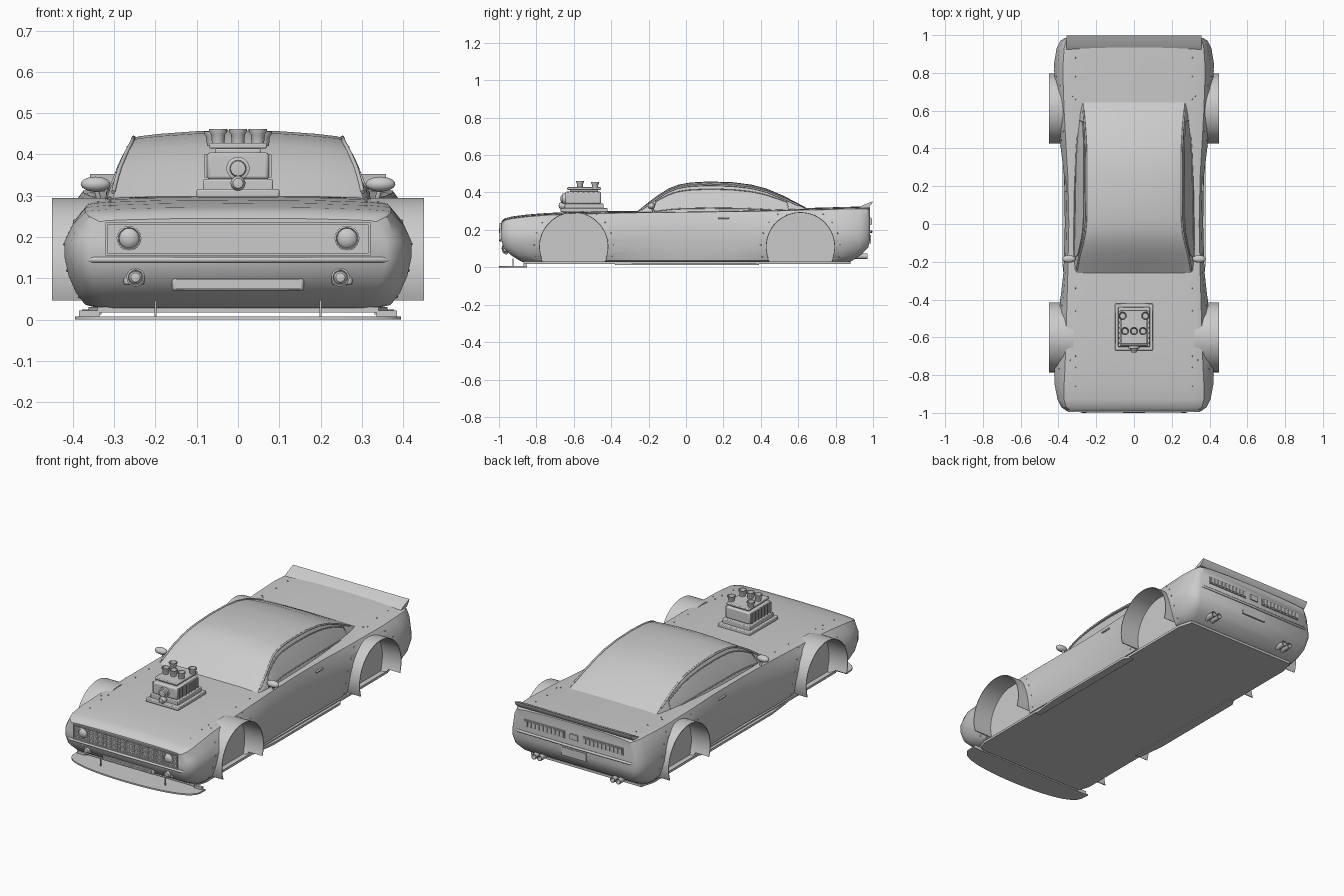
import bpy, bmesh, math
from mathutils import Vector, Matrix

if "Cube" in bpy.data.objects:
    bpy.data.objects.remove(bpy.data.objects["Cube"])


def make(name, bm):
    bmesh.ops.remove_doubles(bm, verts=bm.verts, dist=1e-5)
    bmesh.ops.recalc_face_normals(bm, faces=bm.faces)
    me = bpy.data.meshes.new(name)
    bm.to_mesh(me)
    bm.free()
    ob = bpy.data.objects.new(name, me)
    bpy.context.collection.objects.link(ob)
    return ob


def boxes(name, items, bevel=0.0):
    bm = bmesh.new()
    for cx, cy, cz, sx, sy, sz in items:
        m = Matrix.Translation((cx, cy, cz)) @ Matrix.Diagonal((sx, sy, sz, 1))
        bmesh.ops.create_cube(bm, size=1, matrix=m)
    ob = make(name, bm)
    if bevel:
        b = ob.modifiers.new("bevel", 'BEVEL')
        b.width, b.segments = bevel, 2
    return ob


def lathe(name, profile, locs, axis='z', n=24):
    turn = {'z': lambda a, b, h: (a, b, h), 'f': lambda a, b, h: (a, -h, b),
            'b': lambda a, b, h: (a, h, b)}[axis]
    bm = bmesh.new()
    for loc in locs:
        rows = [[bm.verts.new(Vector(loc) + Vector(turn(r * math.cos(t), r * math.sin(t), h)))
                 for t in [2 * math.pi * k / n for k in range(n)]] for r, h in profile]
        for p, q in zip(rows, rows[1:]):
            for k in range(n):
                bm.faces.new((p[k], p[(k + 1) % n], q[(k + 1) % n], q[k]))
    return make(name, bm)


def tube(name, paths, r, cyclic=False):
    cu = bpy.data.curves.new(name, 'CURVE')
    cu.dimensions, cu.bevel_depth, cu.bevel_resolution, cu.use_fill_caps = '3D', r, 2, True
    for pts in paths:
        sp = cu.splines.new('POLY')
        sp.points.add(len(pts) - 1)
        for p, co in zip(sp.points, pts):
            p.co = (*co, 1)
        sp.use_cyclic_u = cyclic
    ob = bpy.data.objects.new(name, cu)
    bpy.context.collection.objects.link(ob)


def mirror(pts):
    return [(-x, y, z) for x, y, z in pts]


def loft(name, halves):
    """Skin half sections (top centre to bottom centre), mirrored, with strip caps."""
    bm = bmesh.new()
    rings = []
    for h in halves:
        right = [bm.verts.new(p) for p in h]
        left = [right[0]] + [bm.verts.new((-x, y, z)) for x, y, z in h[1:-1]] + [right[-1]]
        rings.append((right, left))
    for a, b in zip(rings, rings[1:]):
        for s in (0, 1):
            for i in range(len(a[s]) - 1):
                bm.faces.new((a[s][i], a[s][i + 1], b[s][i + 1], b[s][i]))
    for right, left in (rings[0], rings[-1]):
        for i in range(len(right) - 1):
            bm.faces.new(list(dict.fromkeys((right[i], right[i + 1], left[i + 1], left[i]))))
    return make(name, bm)


def prism(name, outline, z0, z1):
    bm = bmesh.new()
    f = bm.faces.new([bm.verts.new((x, y, z0)) for x, y in outline])
    g = bmesh.ops.extrude_face_region(bm, geom=[f])['geom']
    bmesh.ops.translate(bm, vec=(0, 0, z1 - z0), verts=[v for v in g if isinstance(v, bmesh.types.BMVert)])
    return make(name, bm)


# Lower body: y, shoulder width, widest, sill width, top z, shoulder z
stations = [(-.987, .335, .36, .31, .245, .237), (-.97, .36, .385, .335, .262, .25),
            (-.93, .37, .405, .36, .272, .26), (-.85, .37, .42, .37, .282, .27),
            (-.75, .365, .42, .37, .29, .278), (-.6, .36, .41, .365, .297, .284),
            (-.42, .355, .392, .36, .3, .288), (-.25, .35, .373, .36, .3, .292),
            (0, .345, .366, .355, .3, .295), (.25, .35, .37, .36, .305, .298),
            (.42, .36, .39, .36, .31, .3), (.6, .37, .41, .365, .316, .305),
            (.75, .375, .42, .37, .32, .308), (.85, .375, .423, .37, .323, .312),
            (.93, .37, .41, .36, .325, .312), (.97, .36, .39, .34, .325, .312),
            (.985, .345, .365, .32, .32, .305)]


def body_section(y, wt, w, wb, zt, zs):
    d = zt - zs
    sec = [(0, zt), (wt * .5, zt - .1 * d), (wt * .85, zt - .45 * d), (wt * .96, zt - .7 * d), (wt, zs),
           (wt + (w - wt) * .6, zs - .04), (w, .19), (w, .15), (w + (wb - w) * .2, .105),
           (w + (wb - w) * .55, .065), (wb, .036), (wb - .03, .028), (0, .028)]
    t = max(0, (abs(y) - .8) / .19)   # tuck the lower edge under at nose and tail
    return [(x, y - math.copysign(.11 * t * (max(0, .14 - z) / .11) ** 2, y), z) for x, z in sec]


body = loft("body", [body_section(*s) for s in stations])

# Wheel wells and flares
WHEELS = [(s, y) for s in (-1, 1) for y in (-.6, .612)]
WZ, WR = .11, .185
bm = bmesh.new()
for s, y in WHEELS:
    m = Matrix.Translation((s * .435, y, WZ)) @ Matrix.Rotation(math.pi / 2, 4, 'Y')
    bmesh.ops.create_cone(bm, cap_ends=True, segments=64, radius1=WR, radius2=WR, depth=.2, matrix=m)
cutter = make("wheel_cutter", bm)
cutter.hide_render = True
mod = body.modifiers.new("wells", 'BOOLEAN')
mod.object, mod.operation, mod.solver = cutter, 'DIFFERENCE', 'EXACT'
bpy.context.view_layer.objects.active = body
bpy.ops.object.modifier_apply(modifier="wells")
bpy.data.objects.remove(cutter)

bm = bmesh.new()
for s, y in WHEELS:
    prev = None
    for k in range(41):
        a = math.radians(-20 + 220 * k / 40)
        cur = [bm.verts.new((s * x, y + r * math.cos(a), WZ + r * math.sin(a)))
               for x, r in ((.32, WR - .004), (.45, WR - .004), (.45, WR), (.32, WR))]
        if prev:
            for i in range(4):
                bm.faces.new((prev[i], prev[(i + 1) % 4], cur[(i + 1) % 4], cur[i]))
        else:
            bm.faces.new(cur)
        prev = cur
    bm.faces.new(prev)
make("wheel_flares", bm)

# Cabin: y, roof top z, roof edge z, roof half width, base half width
cabin = [(-.26, .3, .295, .302, .31), (-.2, .348, .336, .293, .318), (-.15, .386, .372, .282, .322),
         (-.09, .423, .408, .266, .324), (-.04, .442, .426, .256, .324), (.02, .453, .436, .251, .324),
         (.12, .459, .441, .25, .324), (.25, .455, .437, .25, .32), (.35, .442, .425, .25, .316),
         (.43, .421, .405, .252, .31), (.52, .383, .369, .258, .3), (.59, .347, .337, .264, .292),
         (.65, .314, .31, .27, .282)]
BASE = .285


def cabin_section(y, zt, ze, wr, wb):
    d = zt - ze
    return [(x, y, z) for x, z in ((0, zt), (wr * .4, zt - .15 * d), (wr * .75, zt - .5 * d),
            (wr * .95, zt - .82 * d), (wr, ze), (wr + (wb - wr) * .5 + .006, (ze + BASE) / 2), (wb, BASE), (0, BASE))]


def cabin_side(y, u, out=.003):
    for a, b in zip(cabin, cabin[1:]):
        if a[0] <= y <= b[0]:
            t = (y - a[0]) / (b[0] - a[0])
            zt, ze, wr, wb = [p + (q - p) * t for p, q in zip(a[1:], b[1:])]
            return (wr + (wb - wr) * u + out, y, ze + (BASE - ze) * u)


loft("cabin", [cabin_section(*c) for c in cabin])
rail = [cabin_side(-.24 + .84 * k / 30, 0) for k in range(31)]
tube("roof_rails", [rail, mirror(rail)], .005)
frame = [cabin_side(-.16 + .7 * k / 24, .14, .006) for k in range(25)] + \
        [cabin_side(.55 - .73 * k / 12, .8, .004) for k in range(13)]
tube("side_window_trim", [frame, mirror(frame)], .003, True)

# Front: grille, lamps, bumper, lower intake
grille = [(0, -.985, .195, .63, .008, .074)]
grille += [(0, -.99, .195 + s * .038, .64, .012, .006) for s in (-1, 1)]
grille += [(s * .318, -.99, .195, .006, .012, .08) for s in (-1, 1)]
grille += [(0, -.989, .167 + .0093 * k, .63, .006, .003) for k in range(7)]
grille += [(-.225 + .45 * k / 26, -.989, .195, .003, .005, .072) for k in range(27)]
boxes("grille", grille)
lathe("headlights", [(.03, 0), (.03, .01), (.026, .012), (.024, .007), (.018, .013), (.009, .016), (0, .017)],
      [(s * .264, -.984, .197) for s in (-1, 1)], 'f')
lathe("fog_lamps", [(.022, -.02), (.022, .008), (.018, .01), (.016, .005), (.011, .011), (0, .014)],
      [(s * .248, -.972, .102) for s in (-1, 1)], 'f')
boxes("fog_lamp_housings", [(s * .252, -.965, .102, .05, .02, .036) for s in (-1, 1)], .006)
boxes("lower_intake", [(0, -.962, .086, .32, .02, .034)], .008)
boxes("lower_intake_slats", [(0, -.972, .076 + .01 * k, .3, .006, .004) for k in range(3)])
tube("front_bumper", [[(-.372, -.968, .145), (-.345, -.989, .145), (0, -.993, .145),
                       (.345, -.989, .145), (.372, -.968, .145)]], .007)

# Splitter, floor and skirts
edge = [(.395 * math.cos(t), -.86 - .14 * math.sin(t) ** .6) for t in [math.pi * k / 24 for k in range(1, 24)]]
prism("front_splitter", [(.395, -.85)] + edge + [(-.395, -.85)], 0, .008)
boxes("splitter_struts", [(s * .2, -.925, .026, .005, .006, .04) for s in (-1, 1)] +
      [(s * .36, -.86, .015, .05, .015, .014) for s in (-1, 1)])
prism("floor", [(.34, -.87), (.362, -.8), (.362, .8), (.34, .88), (-.34, .88), (-.362, .8),
                (-.362, -.8), (-.34, -.87)], .017, .03)
for s, side in ((-1, "left"), (1, "right")):
    prism(side + "_skirt", [(s * .33, -.38), (s * .36, -.38), (s * .378, -.22), (s * .378, .36),
                            (s * .36, .39), (s * .33, .39)], .012, .024)

# Tail: lights, bumper, plate, exhausts, spoiler
tail = [(s * .18, .984, .245, .25, .012, .04) for s in (-1, 1)] + [(0, .985, .245, .05, .012, .03)]
boxes("tail_panel", tail)
boxes("tail_louvres", [(s * (.07 + .0245 * k), .99, .245, .016, .01, .03) for s in (-1, 1) for k in range(10)])
tube("rear_bumper", [[(-.375, .965, .19), (-.345, .987, .19), (0, .99, .19), (.345, .987, .19),
                      (.375, .965, .19)]], .007)
boxes("number_plate", [(0, .983, .15, .15, .01, .045)])
lathe("exhausts", [(0, -.06), (.015, -.06), (.015, .02), (.012, .02), (.011, -.01), (0, -.01)],
      [(s * x, .95, .06) for s in (-1, 1) for x in (.225, .26)], 'b', 16)
spoil = [(.925, .318), (.94, .329), (.997, .353), (.996, .343), (.975, .318)]
bm = bmesh.new()
ends = [[bm.verts.new((x, y, z)) for y, z in spoil] for x in (-.358, .358)]
for e in ends:
    bm.faces.new(e)
for i in range(5):
    j = (i + 1) % 5
    bm.faces.new((ends[0][i], ends[0][j], ends[1][j], ends[1][i]))
make("tail_spoiler", bm)

# Blower on the bonnet
boxes("blower_base", [(0, -.545, .306, .2, .25, .02), (0, -.545, .325, .17, .21, .03)], .004)
boxes("blower_case", [(0, -.55, .372, .15, .19, .066)], .008)
boxes("blower_ribs", [(s * .075, -.63 + .027 * k, .372, .012, .01, .056) for s in (-1, 1) for k in range(7)])
boxes("blower_top", [(0, -.545, .408, .11, .15, .014), (0, -.545, .421, .14, .18, .014)], .004)
cup = [(0, 0), (.015, 0), (.017, .022), (.022, .03), (.022, .036), (.018, .036), (.014, .012), (0, .012)]
lathe("intake_trumpets", cup, [(x, -.567, .426) for x in (-.048, 0, .048)])
lathe("rear_trumpets", cup, [(x, -.486, .42) for x in (-.06, .06)])
lathe("blower_pulleys", [(0, -.03), (.028, -.03), (.028, .004), (.02, .006), (.018, .014), (0, .016)],
      [(0, -.655, .366)], 'f')
lathe("lower_pulley", [(0, -.03), (.018, -.03), (.018, .015), (.012, .024), (0, .026)], [(0, -.655, .33)], 'f')

# Door mirrors and handles
bm = bmesh.new()
for s in (-1, 1):
    m = Matrix.Translation((s * .345, -.185, .328)) @ Matrix.Diagonal((.036, .02, .018, 1))
    bmesh.ops.create_uvsphere(bm, u_segments=20, v_segments=12, radius=1, matrix=m)
make("door_mirrors", bm)
stalk = [(.345, -.18, .32), (.335, -.17, .285)]
tube("mirror_stalks", [stalk, mirror(stalk)], .006)
boxes("door_handles", [(s * .36, .2, .262, .016, .06, .008) for s in (-1, 1)], .003)

# Rivets round the flares and along the bonnet and boot
bpy.context.view_layer.update()
rays = []
for s, y in WHEELS:
    for k in range(13):
        a = math.radians(-15 + 210 * k / 12)
        rays.append(((s, y + .212 * math.cos(a), WZ + .212 * math.sin(a)), (-s, 0, 0)))
for s in (-1, 1):
    rays += [((s * .31, y, 1), (0, 0, -1)) for y in (-.86, -.76, -.7, -.46, -.34, .66, .78, .88)]
bm = bmesh.new()
for o, d in rays:
    hit, loc, nor, _ = body.ray_cast(Vector(o), Vector(d))
    if hit and abs(loc.x) > .3:
        bmesh.ops.create_icosphere(bm, subdivisions=1, radius=.004, matrix=Matrix.Translation(loc))
make("rivets", bm)

# Smooth shading with sharp edges kept
for ob in bpy.context.scene.objects:
    ob.select_set(ob.type == 'MESH')
bpy.context.view_layer.objects.active = body
bpy.ops.object.shade_smooth_by_angle(angle=math.radians(35))
